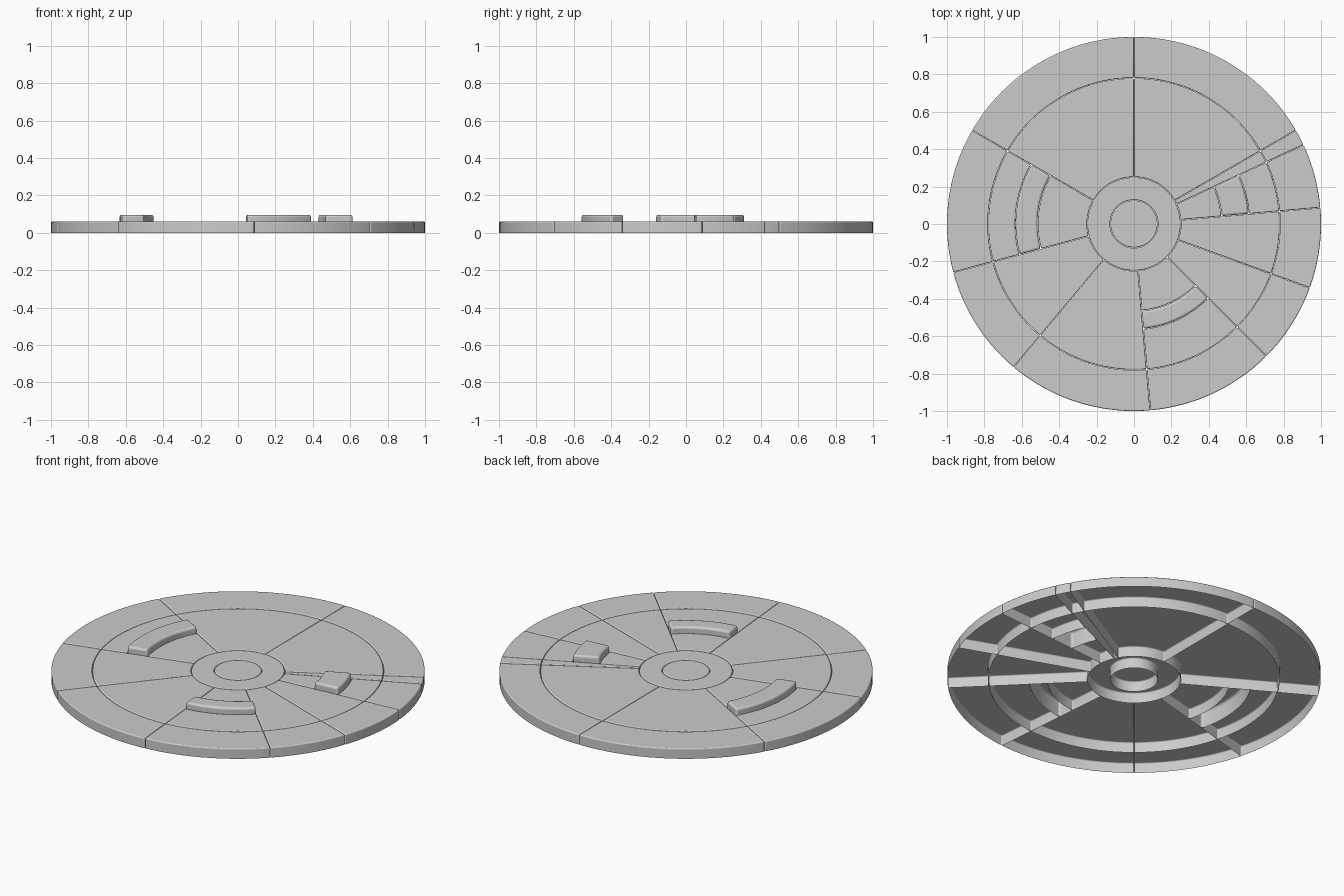
import bpy, bmesh, math

if "Cube" in bpy.data.objects:
    bpy.data.objects.remove(bpy.data.objects["Cube"])

GAP = 0.0012      # half the joint between neighbouring tiles
H = 0.06          # flat tile height
RAISED = 0.096    # raised block height


def finish(bm, name, bevel):
    mesh = bpy.data.meshes.new(name)
    bm.to_mesh(mesh)
    bm.free()
    ob = bpy.data.objects.new(name, mesh)
    bpy.context.collection.objects.link(ob)
    bpy.context.view_layer.objects.active = ob
    ob.select_set(True)
    bpy.ops.object.shade_smooth_by_angle(angle=math.radians(35))
    ob.select_set(False)
    mod = ob.modifiers.new("soft_edges", 'BEVEL')
    mod.width = bevel
    mod.segments = 3
    mod.limit_method = 'ANGLE'
    mod.angle_limit = math.radians(40)
    return ob


def polar(bm, r, a, z):
    return bm.verts.new((r * math.cos(a), r * math.sin(a), z))


def wall(bm, top, closed):
    """Drop an outward-facing skirt from a counter-clockwise rim to z = 0."""
    low = [bm.verts.new((v.co.x, v.co.y, 0)) for v in top]
    n = len(top)
    for i in range(n if closed else n - 1):
        j = (i + 1) % n
        bm.faces.new((low[i], low[j], top[j], top[i]))


def sector(name, r0, r1, a0, a1, h=H, bevel=0.006):
    """Open-bottomed ring sector tile."""
    bm = bmesh.new()
    n = max(4, round((a1 - a0) / 2.5))
    a0, a1 = math.radians(a0), math.radians(a1)

    def arc(r):
        g = GAP / r
        return [polar(bm, r, a0 + g + (a1 - a0 - 2 * g) * i / n, h) for i in range(n + 1)]
    inner = arc(r0 + GAP)
    outer = arc(r1 if r1 == 1 else r1 - GAP)
    for i in range(n):
        bm.faces.new((inner[i], outer[i], outer[i + 1], inner[i + 1]))
    wall(bm, outer + inner[::-1], True)
    return finish(bm, name, bevel)


def round_tile(name, r0, r1, n=96):
    """Open-bottomed full disc (r0 = 0) or ring tile."""
    bm = bmesh.new()
    outer = [polar(bm, r1 - GAP, 2 * math.pi * i / n, H) for i in range(n)]
    if r0:
        inner = [polar(bm, r0 + GAP, 2 * math.pi * i / n, H) for i in range(n)]
        for i in range(n):
            j = (i + 1) % n
            bm.faces.new((inner[i], outer[i], outer[j], inner[j]))
        wall(bm, inner[::-1], True)
    else:
        bm.faces.new(outer)
    wall(bm, outer, True)
    return finish(bm, name, 0.006)


# hub
round_tile("hub_disc", 0, 0.127)
round_tile("hub_ring", 0.127, 0.25)

# sectors: start angles, with raised blocks keyed by start angle
angles = [5, 25, 30, 90, 150, 195, 230, 275, 315, 340, 365]
blocks = {5: (0.47, 0.617), 150: (0.515, 0.634), 275: (0.465, 0.563)}
for k, (a, b) in enumerate(zip(angles, angles[1:]), 1):
    sector(f"rim_tile_{k}", 0.78, 1, a, b)
    if a in blocks:
        p, q = blocks[a]
        sector(f"inner_tile_{k}", 0.25, p, a, b)
        sector(f"raised_block_{k}", p, q, a, b, RAISED, 0.012)
        sector(f"middle_tile_{k}", q, 0.78, a, b)
    else:
        sector(f"inner_tile_{k}", 0.25, 0.78, a, b)
